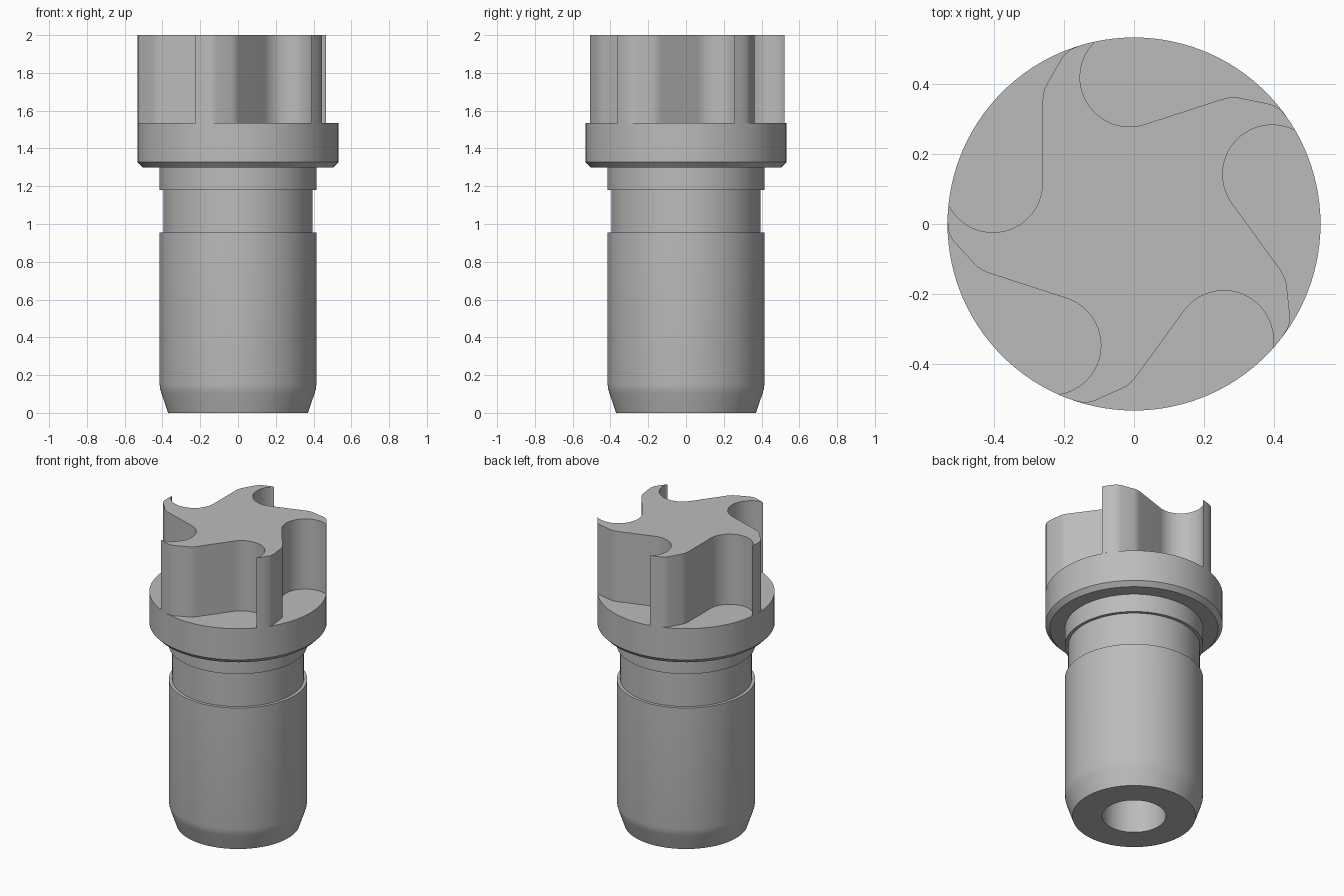
import bpy, bmesh
from math import cos, sin, pi, radians, atan2
from mathutils import Matrix, Vector

if "Cube" in bpy.data.objects:
    bpy.data.objects.remove(bpy.data.objects["Cube"], do_unlink=True)

steel = bpy.data.materials.new("grey_steel")
steel.use_nodes = True
GREY = (0.5, 0.5, 0.5, 1)
steel.diffuse_color = GREY
steel.node_tree.nodes["Principled BSDF"].inputs["Base Color"].default_value = GREY

RIM = 0.532
COLLAR_TOP = 1.535


def finish(name, bm, sharp):
    bmesh.ops.recalc_face_normals(bm, faces=bm.faces)
    mesh = bpy.data.meshes.new(name)
    bm.to_mesh(mesh)
    bm.free()
    mesh.materials.append(steel)
    obj = bpy.data.objects.new(name, mesh)
    bpy.context.collection.objects.link(obj)
    bpy.ops.object.select_all(action="DESELECT")
    obj.select_set(True)
    bpy.context.view_layer.objects.active = obj
    bpy.ops.object.shade_smooth_by_angle(angle=radians(sharp))
    return obj


def lathe(name, profile, steps=120):
    bm = bmesh.new()
    verts = [bm.verts.new((r, 0, z)) for r, z in profile]
    edges = [bm.edges.new(pair) for pair in zip(verts, verts[1:])]
    bmesh.ops.spin(bm, geom=verts + edges, cent=(0, 0, 0), axis=(0, 0, 1),
                   angle=2 * pi, steps=steps, use_duplicate=False)
    bmesh.ops.remove_doubles(bm, verts=bm.verts, dist=0.0001)
    return finish(name, bm, 25)


# Turned shank: blind bore, tapered nose, relief groove, neck and collar
lathe("shank_and_collar", [
    (0, 1.2), (0.192, 1.2), (0.192, 0), (0.37, 0),
    (0.406, 0.105), (0.412, 0.125), (0.415, 0.15),
    (0.415, 0.955), (0.395, 0.955), (0.395, 1.18), (0.415, 1.18),
    (0.415, 1.30), (0.505, 1.30), (RIM, 1.328), (RIM, COLLAR_TOP), (0, COLLAR_TOP)])

# One swept flute: round pocket, straight flank, rounded tip
centre, radius = Vector((-0.402, 0.117)), 0.141
flute = [Vector((-0.528, 0.065))]
for i in range(25):
    a = radians(206 + 154 * i / 24)
    flute.append(centre + radius * Vector((cos(a), sin(a))))
flute += [Vector(p) for p in (
    (-0.261, 0.35), (-0.259, 0.37), (-0.255, 0.386), (-0.248, 0.40),
    (-0.205, 0.475), (-0.195, 0.487), (-0.18, 0.499), (-0.154, 0.509))]

# Tip land follows the rim to the next flute
start = atan2(flute[-1].y, flute[-1].x)
stop = atan2(flute[0].y, flute[0].x) - 2 * pi / 5
for i in range(1, 4):
    a = start + (stop - start) * i / 4
    flute.append(RIM * Vector((cos(a), sin(a))))

# Five flutes around the axis make the drive head
bm = bmesh.new()
outline = []
for k in range(5):
    turn = Matrix.Rotation(-2 * pi * k / 5, 2)
    outline += [bm.verts.new((*(turn @ p), COLLAR_TOP)) for p in flute]
base = bm.faces.new(outline)
top = bmesh.ops.extrude_face_region(bm, geom=[base])["geom"]
bmesh.ops.translate(bm, verts=[v for v in top if isinstance(v, bmesh.types.BMVert)],
                    vec=(0, 0, 2 - COLLAR_TOP))
low = [f for f in bm.faces if all(v.co.z < COLLAR_TOP + 0.01 for v in f.verts)]
bmesh.ops.recalc_face_normals(bm, faces=bm.faces)
bmesh.ops.delete(bm, geom=low, context="FACES_ONLY")
finish("drive_head", bm, 35)
